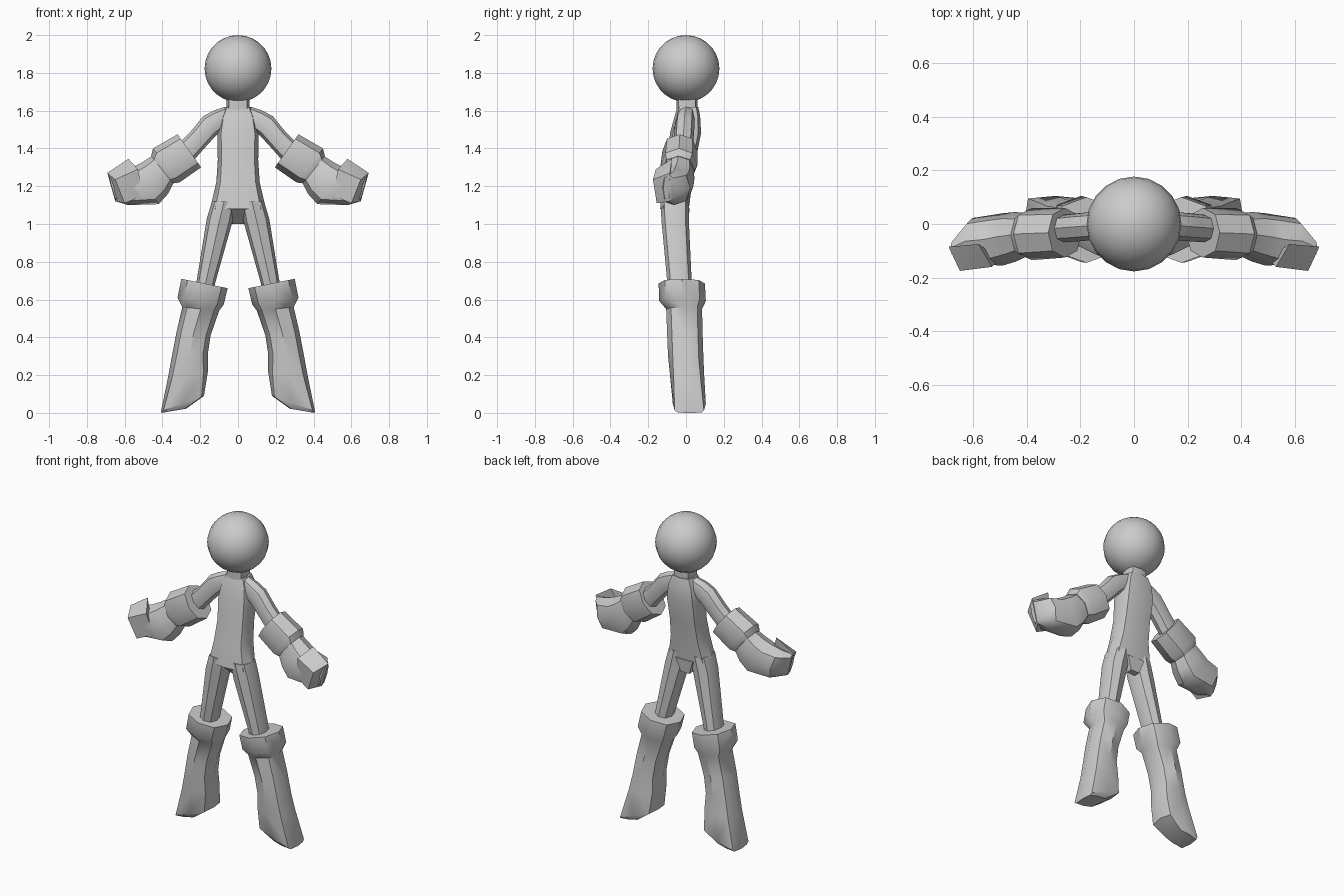
import bpy, bmesh, math

grey = bpy.data.materials.new("plain_grey")
grey.diffuse_color = (0.6, 0.6, 0.6, 1)


def finish(name, bm, mirror=False, angle=40):
    bmesh.ops.recalc_face_normals(bm, faces=bm.faces)
    mesh = bpy.data.meshes.new(name)
    bm.to_mesh(mesh)
    bm.free()
    mesh.materials.append(grey)
    ob = bpy.data.objects.new(name, mesh)
    bpy.context.collection.objects.link(ob)
    bpy.ops.object.select_all(action='DESELECT')
    ob.select_set(True)
    bpy.context.view_layer.objects.active = ob
    bpy.ops.object.shade_smooth_by_angle(angle=math.radians(angle))
    if mirror:
        ob.modifiers.new("mirror", 'MIRROR').use_mirror_merge = False
    return ob


def loft(name, sections, sides=8, mirror=False, angle=40):
    """Each section: two opposite edge points in x,z, then y range and roundness."""
    bm = bmesh.new()
    rings = []
    for x0, z0, x1, z1, y0, y1, p in sections:
        ring = []
        for i in range(sides):
            a = 2 * math.pi * i / sides
            c, s = (math.copysign(abs(t) ** p, t) if abs(t) > 1e-6 else 0
                    for t in (math.cos(a), math.sin(a)))
            ring.append(bm.verts.new(((x0 + x1) / 2 + c * (x1 - x0) / 2,
                                      (y0 + y1) / 2 + s * (y1 - y0) / 2,
                                      (z0 + z1) / 2 + c * (z1 - z0) / 2)))
        rings.append(ring)
    for a, b in zip(rings, rings[1:]):
        for i in range(sides):
            j = (i + 1) % sides
            bm.faces.new((a[i], a[j], b[j], b[i]))
    bm.faces.new(rings[0])
    bm.faces.new(rings[-1])
    return finish(name, bm, mirror, angle)


def hull(name, points, mirror=False):
    bm = bmesh.new()
    bmesh.ops.convex_hull(bm, input=[bm.verts.new(p) for p in points])
    return finish(name, bm, mirror, 25)


# Head
bm = bmesh.new()
bmesh.ops.create_uvsphere(bm, u_segments=20, v_segments=14, radius=0.177)
bmesh.ops.translate(bm, verts=bm.verts, vec=(0, 0, 1.823))
finish("head", bm)

# Neck and torso
loft("neck", [(-.06, 1.59, .06, 1.59, -.05, .06, .6),
              (-.06, 1.69, .06, 1.69, -.05, .06, .6)])
loft("torso", [(-.07, 1.62, .07, 1.62, -.045, .065, .6),
               (-.095, 1.57, .095, 1.57, -.06, .075, .6),
               (-.11, 1.48, .11, 1.48, -.085, .08, .6),
               (-.107, 1.34, .107, 1.34, -.095, .052, .6),
               (-.115, 1.22, .115, 1.22, -.12, .033, .6),
               (-.148, 1.08, .148, 1.08, -.137, .015, .6)])

# Crotch wedge
hull("crotch", [(s * x, y, z) for s in (-1, 1) for x, y, z in
                ((.06, -.125, 1.085), (.06, .02, 1.085), (.03, -.03, 1.0), (.03, .01, 1.0))])

# Legs
loft("leg", [(.01, 1.12, .138, 1.12, -.135, .017, .85),
             (.03, 1.01, .165, 1.03, -.13, .015, .85),
             (.12, .69, .217, .71, -.10, .03, .85),
             (.14, .60, .235, .62, -.09, .03, .85)], mirror=True)

# Boots with flared cuffs and outward pointing feet
loft("boot", [(.055, .66, .30, .71, -.145, .10, .9),
              (.075, .575, .32, .61, -.142, .105, .9),
              (.10, .54, .295, .56, -.105, .085, .9),
              (.145, .41, .325, .43, -.10, .088, .9),
              (.16, .31, .352, .29, -.095, .092, .9),
              (.16, .215, .37, .19, -.085, .096, .7),
              (.18, .09, .408, .008, -.07, .105, .35),
              (.275, .022, .405, .0, -.05, .09, .35)], mirror=True)

# Upper arms
loft("upper_arm", [(.05, 1.53, .07, 1.62, -.04, .045, .9),
                   (.09, 1.49, .13, 1.60, -.055, .045, .9),
                   (.115, 1.47, .185, 1.57, -.06, .045, .9),
                   (.17, 1.41, .25, 1.49, -.065, .04, .9),
                   (.25, 1.32, .34, 1.40, -.07, .03, .9)], mirror=True)

# Sleeve cuffs, running into rounded fists
loft("sleeve", [(.195, 1.30, .32, 1.475, -.125, .06, .9),
                (.31, 1.22, .45, 1.40, -.135, .06, .9),
                (.345, 1.215, .46, 1.36, -.125, .045, .9)], mirror=True)
loft("fist", [(.34, 1.22, .455, 1.36, -.12, .04, .9),
              (.37, 1.16, .51, 1.325, -.14, .045, .9),
              (.42, 1.105, .56, 1.30, -.155, .04, .9),
              (.58, 1.10, .63, 1.28, -.15, .022, .8),
              (.648, 1.12, .685, 1.26, -.12, -.06, .8)], mirror=True)

# Angular finger block
hull("fingers", [(.53, -.16, 1.29), (.58, -.075, 1.345), (.692, -.085, 1.27),
                 (.65, -.175, 1.235), (.65, -.09, 1.12), (.60, -.155, 1.11),
                 (.50, -.13, 1.15)], mirror=True)
